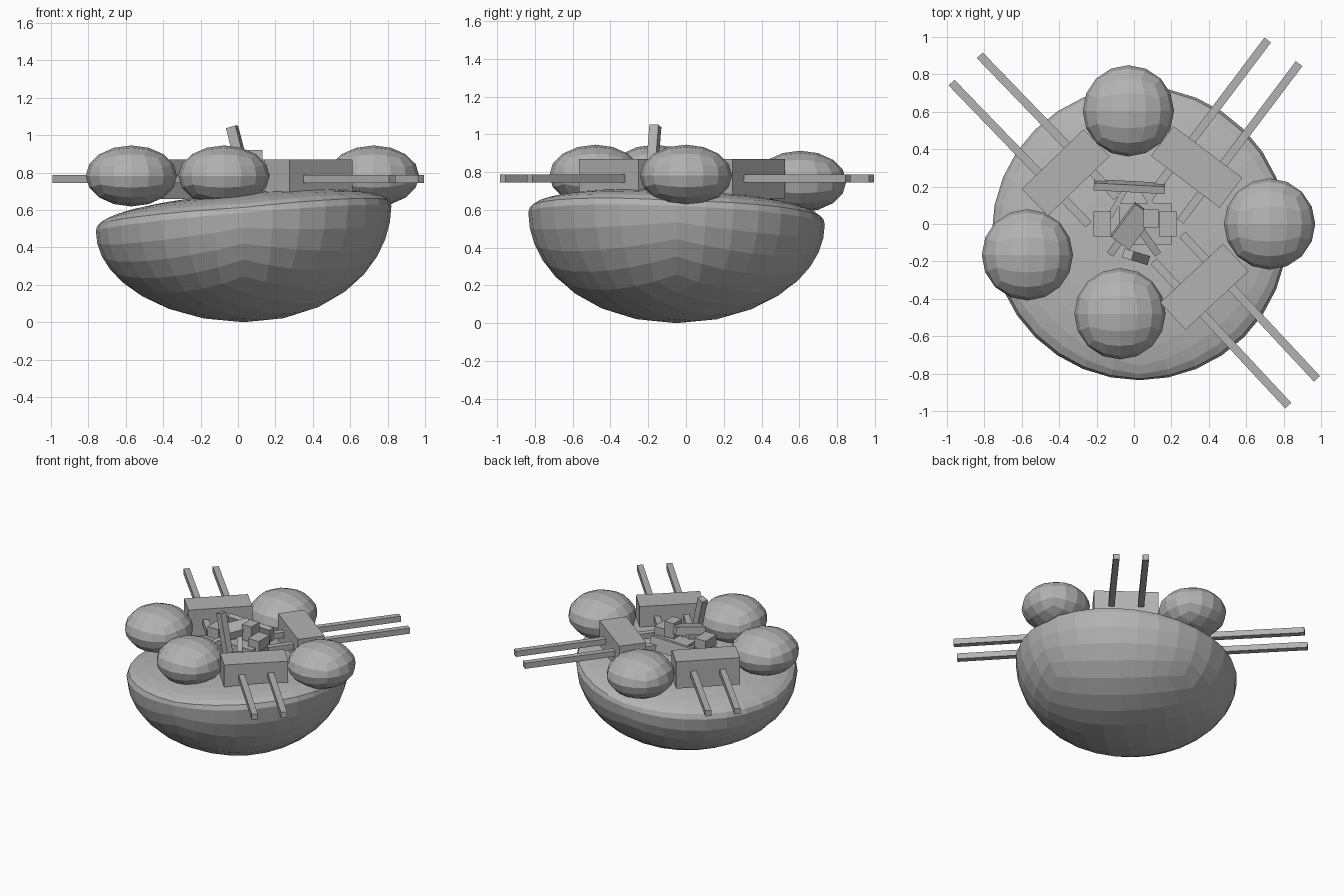
import bpy, bmesh, math
from mathutils import Matrix, Vector, Euler

if "Cube" in bpy.data.objects:
    bpy.data.objects.remove(bpy.data.objects["Cube"])

grey = bpy.data.materials.new("plain grey")
grey.diffuse_color = (0.45, 0.45, 0.45, 1)
grey.use_nodes = True
grey.node_tree.nodes["Principled BSDF"].inputs["Base Color"].default_value = grey.diffuse_color


def finish(bm, name):
    bmesh.ops.recalc_face_normals(bm, faces=bm.faces)
    me = bpy.data.meshes.new(name)
    bm.to_mesh(me)
    bm.free()
    me.materials.append(grey)
    ob = bpy.data.objects.new(name, me)
    bpy.context.collection.objects.link(ob)
    return ob


def quad_ball(cuts, spin=0):
    """Cube subdivided into a unit ball made of quads."""
    bm = bmesh.new()
    bmesh.ops.create_cube(bm, size=2)
    bmesh.ops.subdivide_edges(bm, edges=bm.edges[:], cuts=cuts, use_grid_fill=True)
    for v in bm.verts:
        p = Vector([math.tan(c * math.pi / 4) for c in v.co])
        v.co = Matrix.Rotation(spin, 3, 'Z') @ p.normalized()
    return bm


def box(name, loc, size, rot=(0, 0, 0)):
    bm = bmesh.new()
    m = Matrix.LocRotScale(Vector(loc), Euler([math.radians(a) for a in rot]), Vector(size))
    bmesh.ops.create_cube(bm, size=1, matrix=m)
    return finish(bm, name)


# bowl-shaped hull with a gently domed, tilted deck
bm = quad_ball(7, math.radians(45))
for v in bm.verts:
    x, y, z = v.co
    r = math.hypot(x, y)
    h = 0.55 * z if z < 0 else 0.135 * z ** 0.8
    x, y = 0.03 + 0.79 * x, -0.05 + 0.785 * y
    h += 0.55
    lift = min(1, h / 0.55)
    v.co = (x, y, h + lift * (0.085 * x - 0.04 * y))
finish(bm, "hull")

# flattened pods around the deck
pods = [(-0.03, 0.605, 0.75), (0.725, 0, 0.782),
        (-0.57, -0.165, 0.782), (-0.075, -0.48, 0.782)]
for i, c in enumerate(pods):
    bm = quad_ball(3)
    for v in bm.verts:
        v.co = Vector(c) + Vector((v.co.x * 0.244, v.co.y * 0.244, v.co.z * 0.163))
    finish(bm, f"pod_{i + 1}")

# turrets with twin barrels running through the housing
turrets = [(0.335, 0.305, 53), (-0.365, 0.275, 134), (0.376, -0.336, -47)]
for i, (x, y, a) in enumerate(turrets):
    box(f"turret_housing_{i + 1}", (x, y, 0.765), (0.2, 0.46, 0.21), (0, 0, a))
    d = Vector((math.cos(math.radians(a)), math.sin(math.radians(a)), 0))
    n = Vector((-d.y, d.x, 0))
    for s in (-1, 1):
        p = Vector((x, y, 0.766)) + d * 0.243 + n * s * 0.105
        box(f"barrel_{i + 1}", p, (1.055, 0.044, 0.044), (0, 0, a))

# machinery in the middle of the deck
box("centre_base", (0.06, 0, 0.76), (0.28, 0.22, 0.06))
box("left_block", (-0.17, 0, 0.81), (0.095, 0.135, 0.08))
box("right_block", (0.18, 0, 0.81), (0.095, 0.135, 0.08))
box("back_panel", (-0.025, 0.2, 0.79), (0.38, 0.04, 0.1), (12, 0, -3))
box("top_block", (-0.01, -0.01, 0.86), (0.12, 0.22, 0.06), (8, 10, -35))
box("lever", (0.01, -0.175, 0.88), (0.055, 0.05, 0.34), (0, -15, -17))
box("rear_box", (0.09, 0.03, 0.86), (0.08, 0.1, 0.12))
for s in (-1, 1):
    box("brace", (s * 0.09, 0.11, 0.76), (0.03, 0.16, 0.05), (0, 0, s * 30))
    box("strut", (s * 0.07, -0.08, 0.79), (0.04, 0.2, 0.04), (15, 0, s * 35))
